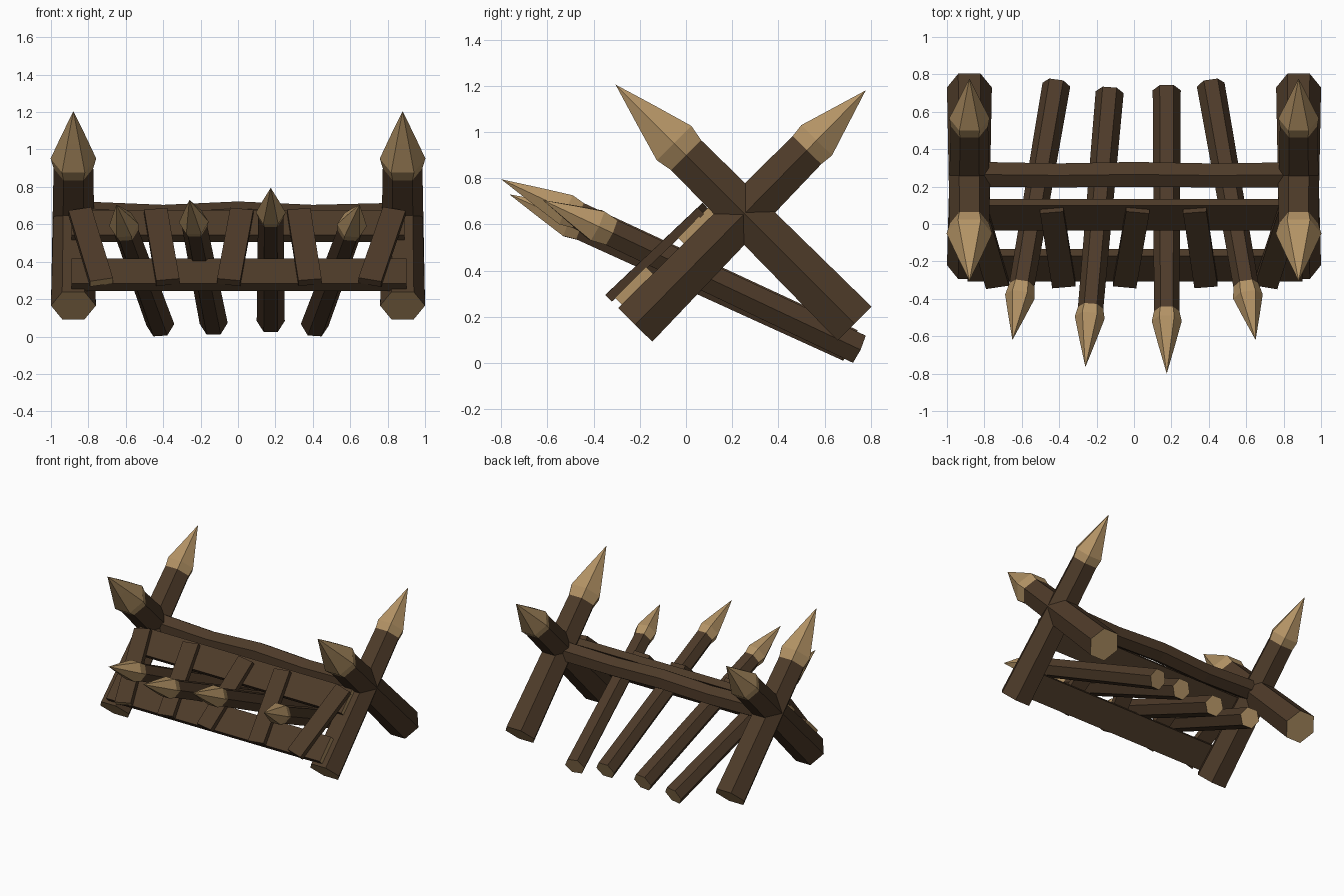
import bpy, bmesh, math
from mathutils import Vector as V

if "Cube" in bpy.data.objects:
    bpy.data.objects.remove(bpy.data.objects["Cube"])


def material(name, rgb):
    m = bpy.data.materials.new(name)
    m.diffuse_color = (*rgb, 1)
    m.use_nodes = True
    m.node_tree.nodes["Principled BSDF"].inputs["Base Color"].default_value = m.diffuse_color
    return m


BARK = material("dark bark", (0.075, 0.043, 0.022))
CUT = material("cut wood", (0.45, 0.29, 0.13))


def finish(bm, name):
    bmesh.ops.recalc_face_normals(bm, faces=bm.faces)
    me = bpy.data.meshes.new(name)
    bm.to_mesh(me)
    bm.free()
    me.materials.append(BARK)
    me.materials.append(CUT)
    ob = bpy.data.objects.new(name, me)
    bpy.context.collection.objects.link(ob)


def log(name, pts, radii, side, cut_from=99, sides=6):
    """Loft rings along pts; radius 0 makes a point. Bands from cut_from on are bare wood."""
    bm = bmesh.new()
    axis = (pts[-1] - pts[0]).normalized()
    s = (side - axis * side.dot(axis)).normalized()
    t = axis.cross(s)
    rings = []
    for p, r in zip(pts, radii):
        if r == 0:
            rings.append([bm.verts.new(p)])
        else:
            rings.append([bm.verts.new(p + (s * math.cos(a) + t * math.sin(a)) * r)
                          for a in (math.tau * i / sides for i in range(sides))])
    bm.faces.new(rings[0]).material_index = 1
    for k, (a, b) in enumerate(zip(rings, rings[1:])):
        for i in range(sides):
            j = (i + 1) % sides
            f = bm.faces.new((a[i], a[j], b[0]) if len(b) == 1 else (a[i], a[j], b[j], b[i]))
            f.material_index = int(k >= cut_from)
    if len(rings[-1]) > 1:
        bm.faces.new(rings[-1]).material_index = 1
    finish(bm, name)


def stake(name, base, tip, r, neck, shoulder, mid, radii):
    """Sharpened log: neck, shoulder and mid are fractions of the length."""
    pts = [base.lerp(tip, f) for f in (0, neck, shoulder, mid, 1)]
    log(name, pts, [r, *radii, 0], V((1, 0, 0)), cut_from=1)


NORMAL = V((0, -1, 1)).normalized()


def plank(name, a, b, width, thick, cut_ends):
    """Flat board from a to b lying on the sloping front plane."""
    bm = bmesh.new()
    axis = (b - a).normalized()
    w = NORMAL.cross(axis).normalized()
    n = axis.cross(w)
    ends = []
    for p in (a, b):
        ends.append([bm.verts.new(p + w * (i * width / 2) + n * (j * thick / 2))
                     for i, j in ((-1, -1), (1, -1), (1, 1), (-1, 1))])
    for e in ends:
        bm.faces.new(e).material_index = int(cut_ends)
    for i in range(4):
        j = (i + 1) % 4
        bm.faces.new((ends[0][i], ends[0][j], ends[1][j], ends[1][i]))
    finish(bm, name)


def on_slope(x, y, off):
    return V((x, y, 0.53 + y + off * math.sqrt(2)))


# Crossed posts at both ends
for label, sx in (("left", -1), ("right", 1)):
    x = 0.88 * sx
    stake(label + "_forward_post", V((x, 0.73, 0.17)), V((x, -0.305, 1.205)),
          0.12, 0.705, 0.755, 0.87, (0.106, 0.122, 0.066))
    stake(label + "_backward_post", V((x, -0.22, 0.165)), V((x, 0.778, 1.18)),
          0.12, 0.745, 0.787, 0.885, (0.1, 0.108, 0.058))

# Slightly uneven beam in the crotch of the posts
log("rear_beam", [V(p) for p in ((-0.86, 0.265, 0.645), (-0.4, 0.26, 0.63), (0, 0.265, 0.645),
                                 (0.4, 0.26, 0.63), (0.86, 0.262, 0.637))],
    [0.078, 0.074, 0.077, 0.074, 0.078], V((0, 0, 1)))

# Two front rails
plank("upper_rail", on_slope(-0.89, 0.05, 0.008), on_slope(0.89, 0.05, 0.008), 0.19, 0.05, True)
plank("lower_rail", on_slope(-0.89, -0.22, 0.014), on_slope(0.9, -0.22, 0.014), 0.19, 0.055, True)

# Crooked slats nailed on the rails
for i, (bottom, top) in enumerate(((-0.73, -0.845), (-0.375, -0.44), (-0.05, 0.02),
                                   (0.385, 0.325), (0.705, 0.835))):
    plank("slat_%d" % (i + 1), on_slope(bottom, -0.325, 0.06), on_slope(top, 0.075, 0.045),
          0.125, 0.04, i == 0)

# Sharpened spikes leaning forward through the rails
for i, (base, tip, neck, shoulder) in enumerate((
        ((-0.415, 0.745, 0.062), (-0.65, -0.62, 0.705), 0.785, 0.83),
        ((-0.13, 0.705, 0.07), (-0.26, -0.765, 0.73), 0.785, 0.82),
        ((0.175, 0.715, 0.083), (0.175, -0.8, 0.795), 0.78, 0.815),
        ((0.41, 0.745, 0.062), (0.65, -0.62, 0.705), 0.785, 0.83))):
    stake("spike_%d" % (i + 1), V(base), V(tip), 0.075, neck, shoulder,
          shoulder + (1 - shoulder) * 0.45, (0.068, 0.08, 0.045))
